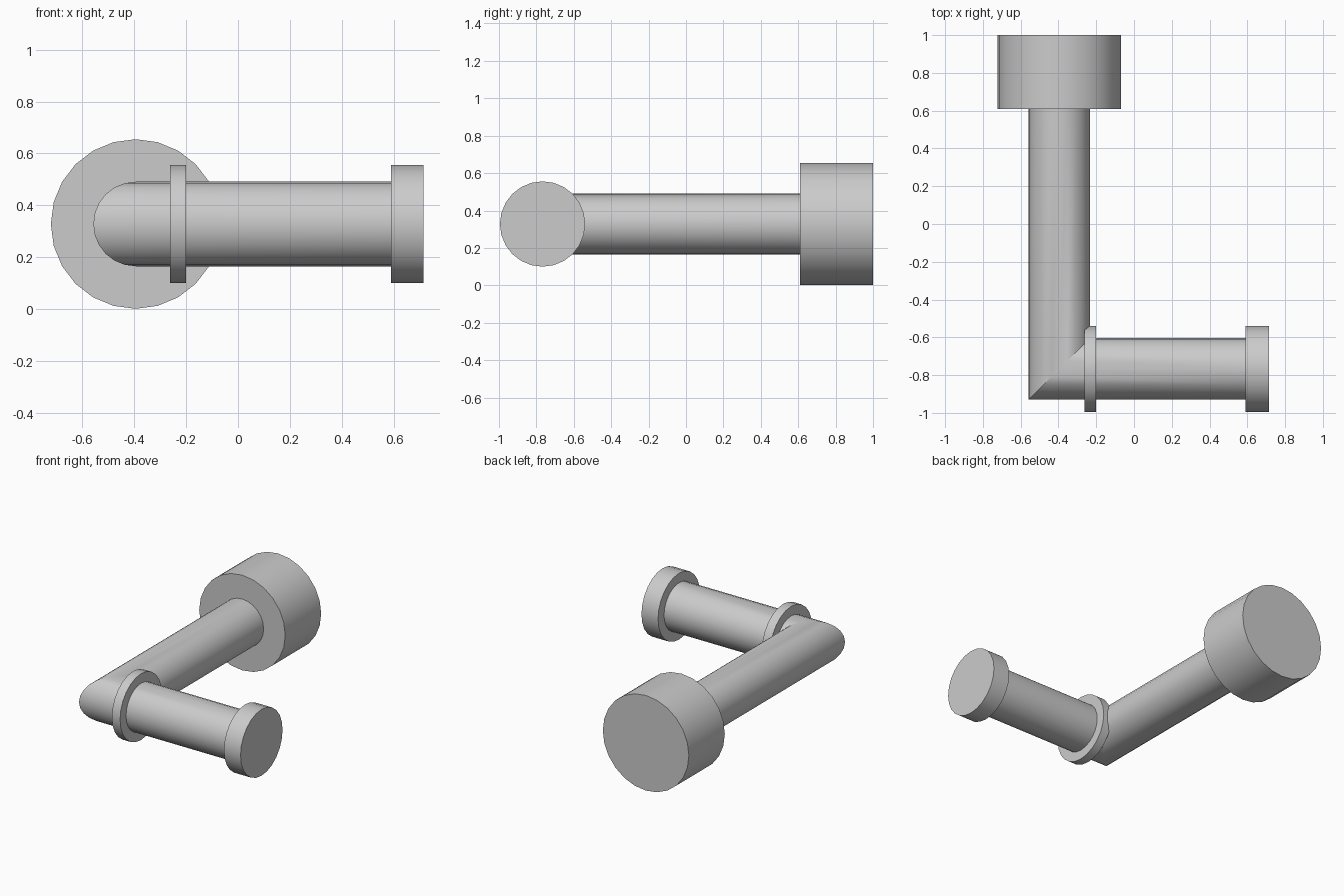
import bpy, bmesh
from math import sin, cos, pi, radians
from mathutils import Vector

SIDES = 24
CX, CY, CZ = -0.395, -0.767, 0.328   # where the two tube axes meet
R_TUBE, R_COLLAR, R_BASE = 0.163, 0.228, 0.327

cube = bpy.data.objects.get("Cube")
if cube:
    bpy.data.objects.remove(cube, do_unlink=True)

metal = bpy.data.materials.new("grey metal")
metal.use_nodes = True
metal.diffuse_color = (0.6, 0.6, 0.6, 1)
metal.node_tree.nodes["Principled BSDF"].inputs["Base Color"].default_value = (0.6, 0.6, 0.6, 1)


def along_y(y):
    """Circle placer for a section facing along y."""
    return lambda u, w: Vector((CX + u, y, CZ + w))


def along_x(x):
    """Circle placer for a section facing along x."""
    return lambda u, w: Vector((x, CY + u, CZ + w))


def mitre(u, w):
    """Slanted section shared by both tubes at the elbow."""
    return Vector((CX + u, CY + u, CZ + w))


def loft(name, radius, sections):
    """Join circular sections into one capped, smooth-sided solid."""
    bm = bmesh.new()
    angles = [2 * pi * i / SIDES for i in range(SIDES)]
    rings = [[bm.verts.new(place(radius * cos(a), radius * sin(a))) for a in angles]
             for place in sections]
    for a, b in zip(rings, rings[1:]):
        for i in range(SIDES):
            j = (i + 1) % SIDES
            bm.faces.new((a[i], a[j], b[j], b[i]))
    bm.faces.new(rings[0])
    bm.faces.new(rings[-1])
    bmesh.ops.recalc_face_normals(bm, faces=bm.faces)
    mesh = bpy.data.meshes.new(name)
    bm.to_mesh(mesh)
    bm.free()
    mesh.materials.append(metal)
    obj = bpy.data.objects.new(name, mesh)
    bpy.context.collection.objects.link(obj)
    bpy.ops.object.select_all(action="DESELECT")
    obj.select_set(True)
    bpy.context.view_layer.objects.active = obj
    bpy.ops.object.shade_smooth_by_angle(angle=radians(30))


# Round mounting base at the back
loft("mounting_base", R_BASE, [along_y(0.61), along_y(1.0)])
# Bent tube: shaft, mitred elbow and grip
loft("bent_tube", R_TUBE, [along_y(0.63), mitre, along_x(0.61)])
# Thin collar near the elbow and cap at the free end
loft("grip_collar", R_COLLAR, [along_x(-0.262), along_x(-0.2)])
loft("end_cap", R_COLLAR, [along_x(0.59), along_x(0.716)])
